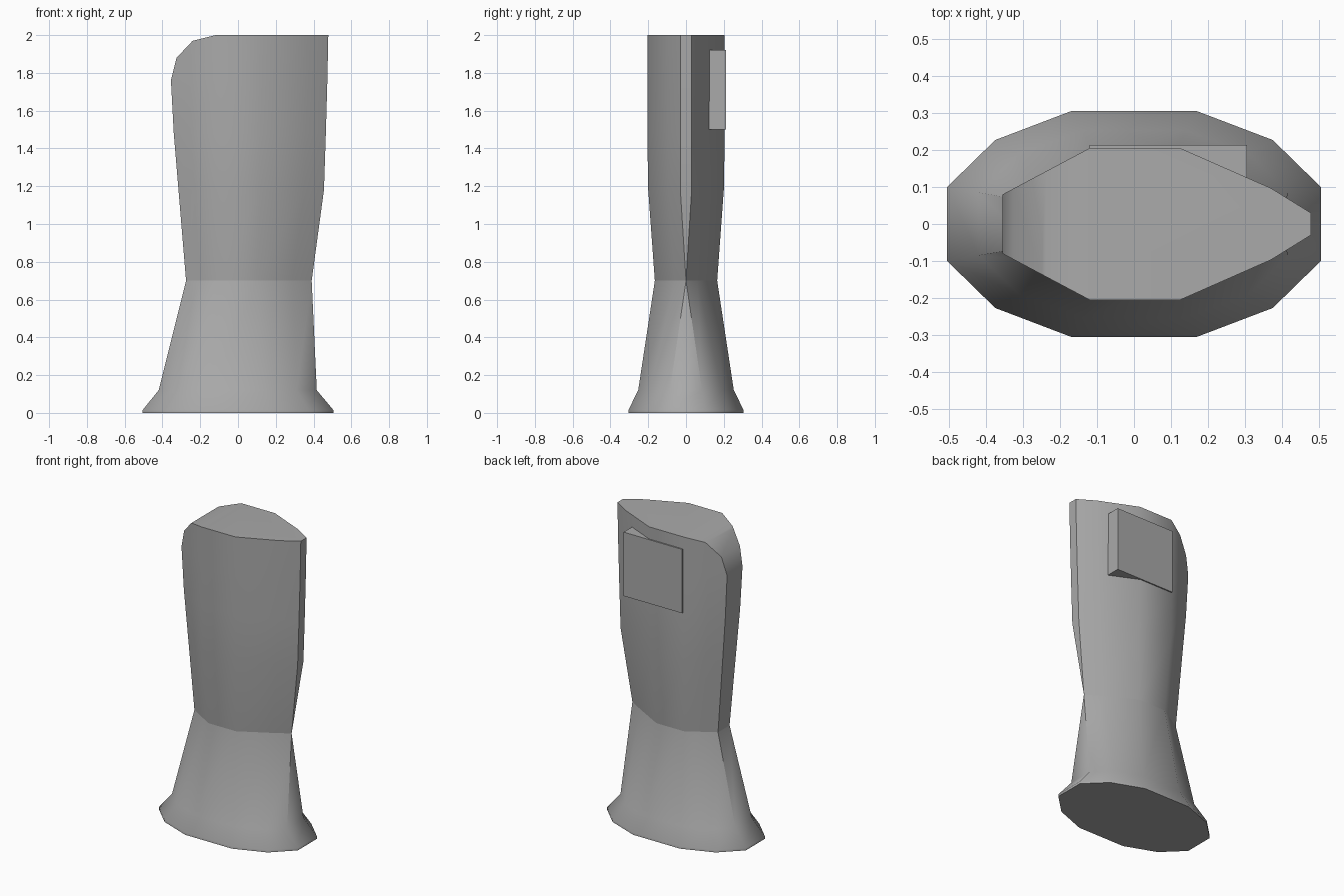
import bpy, bmesh, math
from mathutils import Vector

cube = bpy.data.objects.get("Cube")
if cube:
    bpy.data.objects.remove(cube, do_unlink=True)

grey = bpy.data.materials.new("plain grey")
grey.use_nodes = True
grey.diffuse_color = (0.4, 0.4, 0.4, 1)
grey.node_tree.nodes["Principled BSDF"].inputs["Base Color"].default_value = grey.diffuse_color


def ring(bm, z, half):
    """Twelve-sided section: half outline from +x end to -x end, mirrored in y."""
    pts = half + [(x, -y) for x, y in reversed(half)]
    return [bm.verts.new((x, y, z)) for x, y in pts]


def loft(bm, sections):
    rings = [ring(bm, z, half) for z, half in sections]
    n = len(rings[0])
    for a, b in zip(rings, rings[1:]):
        for i in range(n):
            j = (i + 1) % n
            bm.faces.new((a[i], a[j], b[j], b[i]))
    return rings


def finish(name, bm, angle):
    bmesh.ops.remove_doubles(bm, verts=bm.verts, dist=0.0005)
    bmesh.ops.recalc_face_normals(bm, faces=bm.faces)
    mesh = bpy.data.meshes.new(name)
    bm.to_mesh(mesh)
    bm.free()
    mesh.materials.append(grey)
    obj = bpy.data.objects.new(name, mesh)
    bpy.context.collection.objects.link(obj)
    bpy.ops.object.select_all(action='DESELECT')
    obj.select_set(True)
    bpy.context.view_layer.objects.active = obj
    bpy.ops.object.shade_smooth_by_angle(angle=math.radians(angle))
    return obj


# Section shared by the skirt and the tower
waist = [(.39, 0), (.29, .06), (.1, .165), (-.1, .165), (-.2, .105), (-.275, .06)]
foot = [(.505, .1), (.375, .227), (.17, .305), (-.17, .305), (-.375, .227), (-.505, .1)]
ankle = [(.417, .085), (.31, .19), (.14, .253), (-.14, .253), (-.31, .19), (-.42, .085)]

# Flared skirt with a thin rim and closed underside
bm = bmesh.new()
rings = loft(bm, [(0, foot), (.015, foot), (.12, ankle), (.7, waist)])
bm.faces.new(rings[0])
finish("flared_skirt", bm, 47)

# Tower, pointed towards +x
bm = bmesh.new()
chest = [(.455, .03), (.35, .095), (.12, .2), (-.12, .2), (-.23, .125), (-.315, .07)]
upper = [(.465, .03), (.36, .095), (.123, .205), (-.12, .205), (-.25, .135), (-.34, .077)]
crown = [(.478, .03), (.37, .097), (.125, .205), (-.12, .205), (-.25, .136), (-.355, .08)]
shoulder = [(.473, .03)] + crown[1:]
rings = loft(bm, [(.7, waist), (1.18, chest), (1.48, upper), (1.76, shoulder), (2, crown)])
bm.faces.new(rings[-1])

# Rounded upper corner at the -x end
arc = [(-.355, 1.76), (-.325, 1.88), (-.24, 1.97), (-.12, 2)]
for (x0, z0), (x1, z1) in zip(arc, arc[1:]):
    cut = bmesh.ops.bisect_plane(
        bm, geom=bm.verts[:] + bm.edges[:] + bm.faces[:], dist=0.0001,
        plane_co=(x0, 0, z0), plane_no=Vector((z0 - z1, 0, x1 - x0)).normalized(),
        clear_outer=True)
    edges = [e for e in bm.edges if e.is_boundary and
             min(v.co.z for v in e.verts) > .8]
    if edges:
        bmesh.ops.holes_fill(bm, edges=edges, sides=0)
finish("tower", bm, 35)

# Rectangular block on the rear face
bm = bmesh.new()
bmesh.ops.create_cube(bm, size=1)
low, high = Vector((-.12, .115, 1.5)), Vector((.305, .213, 1.92))
for v in bm.verts:
    v.co = (low + high) / 2 + Vector(a * b for a, b in zip(v.co, high - low))
finish("rear_block", bm, 30)
